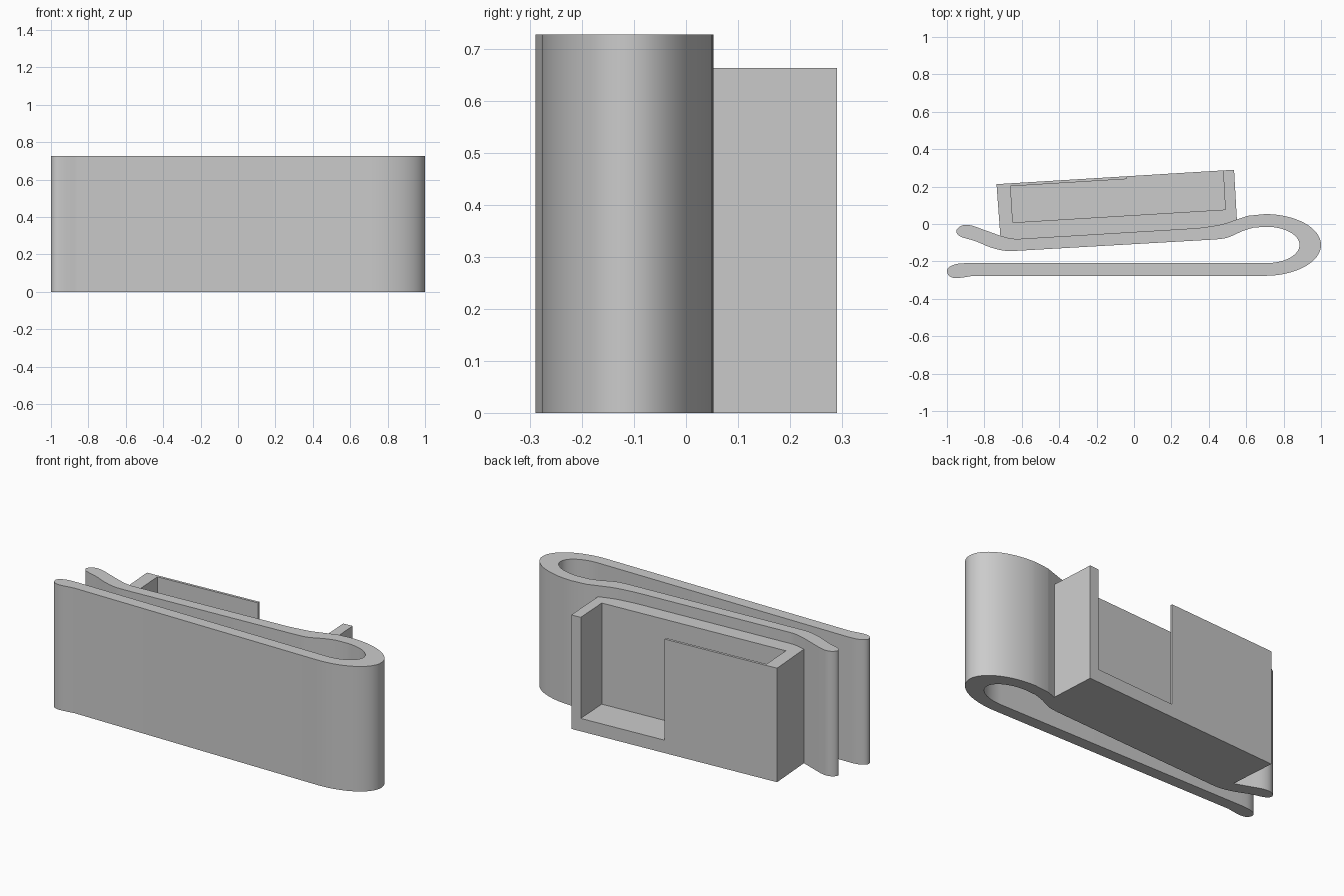
import bpy, bmesh
from math import sin, cos, pi, radians
from mathutils import Vector

cube = bpy.data.objects.get("Cube")
if cube:
    bpy.data.objects.remove(cube, do_unlink=True)

grey = bpy.data.materials.new("plain grey")
grey.use_nodes = True
colour = (0.6, 0.6, 0.6, 1)
grey.diffuse_color = colour
grey.node_tree.nodes["Principled BSDF"].inputs["Base Color"].default_value = colour


def extrude(name, outline, z0, z1):
    """Upright prism from a plan outline."""
    bm = bmesh.new()
    face = bm.faces.new([bm.verts.new((x, y, z0)) for x, y in outline])
    top = bmesh.ops.extrude_face_region(bm, geom=[face])["geom"]
    bmesh.ops.translate(bm, vec=(0, 0, z1 - z0),
                        verts=[v for v in top if isinstance(v, bmesh.types.BMVert)])
    bmesh.ops.recalc_face_normals(bm, faces=bm.faces[:])
    mesh = bpy.data.meshes.new(name)
    bm.to_mesh(mesh)
    bm.free()
    mesh.materials.append(grey)
    obj = bpy.data.objects.new(name, mesh)
    bpy.context.collection.objects.link(obj)
    return obj


def spline(points, steps=5):
    """Smooth curve through the points."""
    p = [Vector(q) for q in points]
    p = [p[0]] + p + [p[-1]]
    out = []
    for a, b, c, d in zip(p, p[1:], p[2:], p[3:]):
        for i in range(steps):
            t = i / steps
            out.append(b + (c - a) * t / 2 + (a * 2 - b * 5 + c * 4 - d) * t * t / 2
                       + (b * 3 - a - c * 3 + d) * t ** 3 / 2)
    return out + [p[-1]]


def bend(cx, rx, ry, start, end, steps=32):
    """Half ellipse round the closed end of the clip."""
    angles = [start + (end - start) * i / steps for i in range(steps + 1)]
    return [(cx + rx * cos(a), -0.112 + ry * sin(a)) for a in angles]


# Clip: fixed strip tip, outer bend, wavy spring arm, inner bend
strip_tip = spline([(-0.89, -0.209), (-0.945, -0.213), (-0.985, -0.228), (-1, -0.252),
                    (-0.985, -0.28), (-0.945, -0.289), (-0.86, -0.277)])
arm_back = spline([(0.61, 0.044), (0.55, 0.024), (0.46, -0.004), (0.34, -0.022)])
arm_tip = spline([(-0.59, -0.078), (-0.64, -0.079), (-0.7, -0.067), (-0.8, -0.032),
                  (-0.87, -0.008), (-0.92, -0.008), (-0.95, -0.036), (-0.93, -0.066),
                  (-0.85, -0.091), (-0.77, -0.124), (-0.7, -0.142), (-0.64, -0.144)])
arm_front = spline([(0.43, -0.083), (0.5, -0.073), (0.58, -0.038), (0.64, -0.019)])
clip = extrude("spring_clip",
               strip_tip + bend(0.7, 0.3, 0.165, -pi / 2, pi / 2) + arm_back + arm_tip
               + arm_front + bend(0.71, 0.175, 0.097, pi / 2, -pi / 2), 0, 0.727)
bpy.ops.object.select_all(action='DESELECT')
clip.select_set(True)
bpy.context.view_layer.objects.active = clip
bpy.ops.object.shade_smooth_by_angle(angle=radians(30))

# Holder box, its front sunk into the spring arm
box = extrude("holder_box", [(-0.735, 0.213), (-0.712, -0.1), (0.4, -0.046),
                             (0.552, -0.01), (0.535, 0.29)], 0, 0.663)

# Pocket, open at the top and through part of the back wall
pocket = extrude("pocket_cutter", [(-0.66, 0.202), (-0.648, 0.008), (0.488, 0.077),
                                   (0.473, 0.35), (-0.04, 0.35), (-0.04, 0.24)], 0.075, 0.9)
pocket.hide_render = True
pocket.hide_set(True)
cut = box.modifiers.new("pocket", 'BOOLEAN')
cut.operation = 'DIFFERENCE'
cut.solver = 'EXACT'
cut.object = pocket
